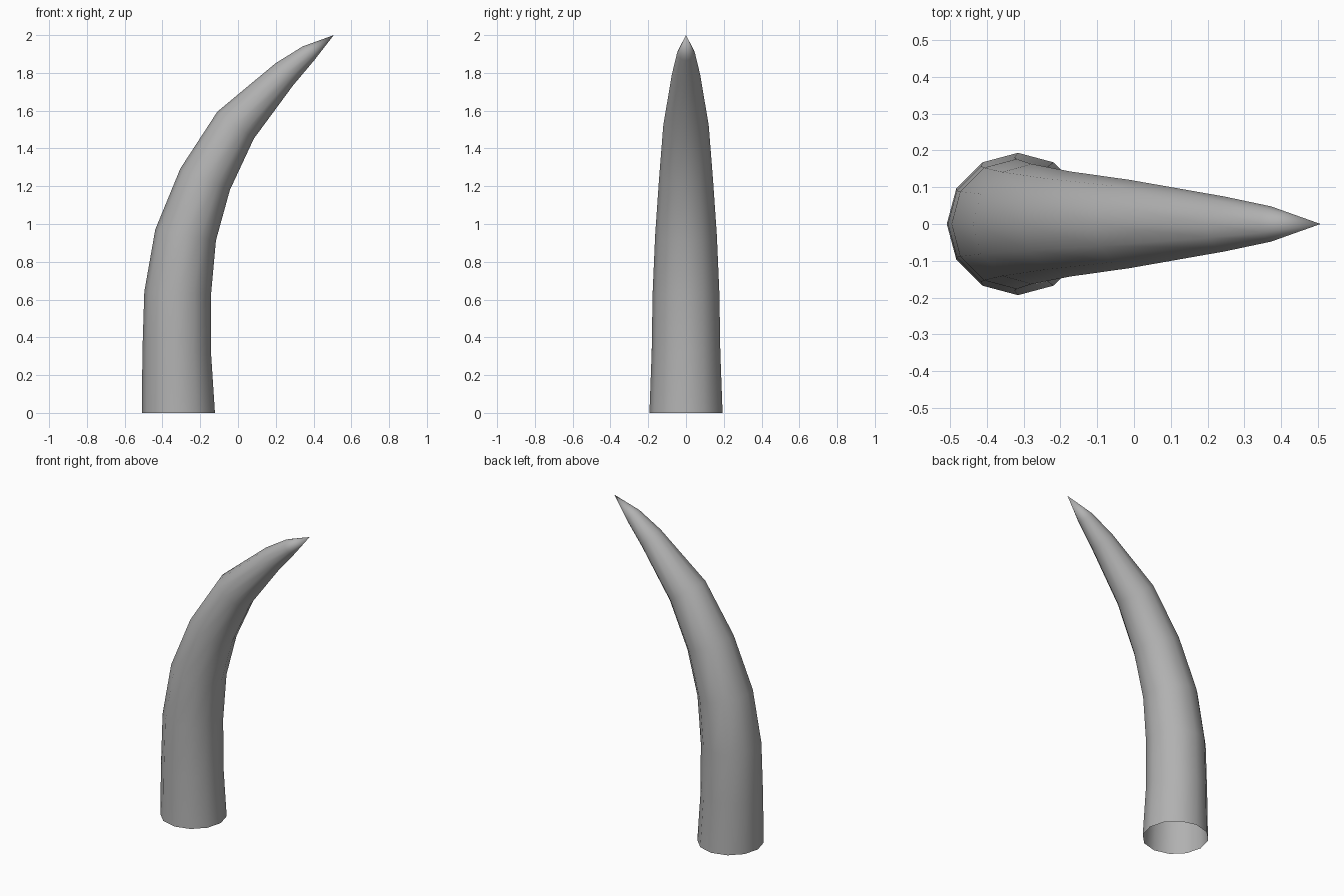
import bpy, bmesh, math
from mathutils import Vector

if "Cube" in bpy.data.objects:
    bpy.data.objects.remove(bpy.data.objects["Cube"])

SIDES = 12

# Each ring: outer (left) point and inner (right) point in the x-z plane
rings = [
    ((-0.509, 0.0), (-0.122, 0.0)),
    ((-0.506, 0.33), (-0.143, 0.32)),
    ((-0.496, 0.642), (-0.143, 0.626)),
    ((-0.438, 0.971), (-0.117, 0.912)),
    ((-0.305, 1.294), (-0.043, 1.18)),
    ((-0.109, 1.595), (0.084, 1.452)),
    ((0.199, 1.851), (0.291, 1.733)),
    ((0.342, 1.940), (0.403, 1.866)),
]
tip_point = (0.507, 0, 2.0)

# Curved horn, skinned ring by ring, open at the base
bm = bmesh.new()
loops = []
for outer, inner in rings:
    a = Vector((outer[0], 0, outer[1]))
    b = Vector((inner[0], 0, inner[1]))
    centre, axis = (a + b) / 2, (b - a) / 2
    side = Vector((0, axis.length, 0))
    loops.append([bm.verts.new(centre + axis * math.cos(t) + side * math.sin(t))
                  for t in (2 * math.pi * i / SIDES for i in range(SIDES))])

for low, high in zip(loops, loops[1:]):
    for i in range(SIDES):
        j = (i + 1) % SIDES
        bm.faces.new((low[i], low[j], high[j], high[i]))

# Pointed tip
tip = bm.verts.new(tip_point)
for i in range(SIDES):
    bm.faces.new((loops[-1][i], loops[-1][(i + 1) % SIDES], tip))

for f in bm.faces:
    f.smooth = True
mesh = bpy.data.meshes.new("horn")
bm.to_mesh(mesh)
bm.free()
horn = bpy.data.objects.new("horn", mesh)
bpy.context.collection.objects.link(horn)

# Dark grey surface
grey = bpy.data.materials.new("dark_grey")
grey.diffuse_color = (0.44, 0.44, 0.44, 1)
grey.use_nodes = True
grey.node_tree.nodes["Principled BSDF"].inputs["Base Color"].default_value = grey.diffuse_color
mesh.materials.append(grey)
